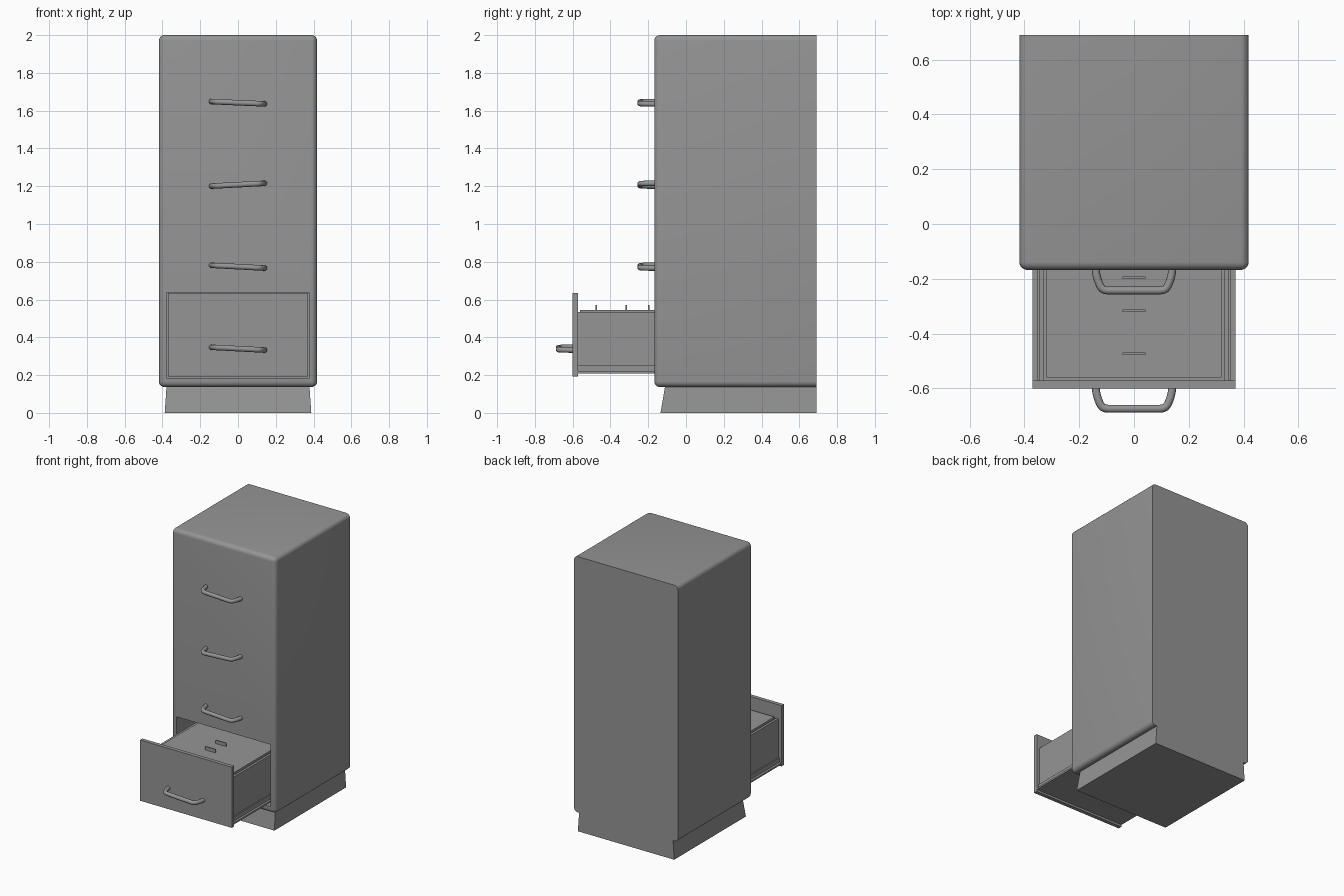
import bpy, bmesh, math

if "Cube" in bpy.data.objects:
    bpy.data.objects.remove(bpy.data.objects["Cube"])

# Dark grey painted metal, shared by every part
metal = bpy.data.materials.new("dark_metal")
metal.diffuse_color = (0.3, 0.3, 0.3, 1)
metal.use_nodes = True
metal.node_tree.nodes["Principled BSDF"].inputs["Base Color"].default_value = metal.diffuse_color


def add_mesh(name, bm):
    me = bpy.data.meshes.new(name)
    bm.normal_update()
    bm.to_mesh(me)
    bm.free()
    me.materials.append(metal)
    ob = bpy.data.objects.new(name, me)
    bpy.context.collection.objects.link(ob)
    return ob


def box_bm(x, y, z):
    bm = bmesh.new()
    bmesh.ops.create_cube(bm, size=1)
    for v in bm.verts:
        for i, r in enumerate((x, y, z)):
            v.co[i] = r[0] if v.co[i] < 0 else r[1]
    return bm


def box(name, x, y, z):
    return add_mesh(name, box_bm(x, y, z))


def select(ob):
    bpy.ops.object.select_all(action='DESELECT')
    ob.select_set(True)
    bpy.context.view_layer.objects.active = ob


def smooth(ob, angle=35):
    select(ob)
    bpy.ops.object.shade_smooth_by_angle(angle=math.radians(angle))


FRONT, BACK, DRAWER = -0.168, 0.69, -0.60

# Cabinet body: all edges rounded except the ones around the back
bm = box_bm((-0.419, 0.419), (FRONT, BACK), (0.137, 2.0))
edges = [e for e in bm.edges if not all(v.co.y > 0.5 for v in e.verts)]
bmesh.ops.bevel(bm, geom=edges, offset=0.03, offset_type='OFFSET',
                segments=5, profile=0.5, affect='EDGES')
body = add_mesh("cabinet_body", bm)

# Opening for the pulled-out drawer
cutter = box("drawer_opening_cutter", (-0.378, 0.378), (-0.3, 0.66), (0.185, 0.637))
cut = body.modifiers.new("opening", 'BOOLEAN')
cut.operation = 'DIFFERENCE'
cut.solver = 'EXACT'
cut.object = cutter
select(body)
bpy.ops.object.modifier_apply(modifier="opening")
bpy.data.objects.remove(cutter)
smooth(body)

# Plinth, flaring outwards towards the floor
bm = box_bm((-0.388, 0.388), (-0.135, BACK), (0, 0.145))
for v in bm.verts:
    if v.co.z > 0.1:
        v.co.x *= 0.378 / 0.388
        if v.co.y < 0:
            v.co.y = -0.11
add_mesh("plinth", bm)

# Open drawer: front panel, tray, side walls, rails and back
IN = 0.21
box("drawer_front", (-0.37, 0.37), (DRAWER, -0.572), (0.193, 0.635))
box("drawer_bottom", (-0.37, 0.37), (-0.572, IN), (0.208, 0.22))
for side, s in (("left", -1), ("right", 1)):
    box(f"drawer_wall_{side}", sorted((s * 0.328, s * 0.346)), (-0.572, IN), (0.22, 0.535))
    box(f"drawer_rail_{side}", sorted((s * 0.346, s * 0.354)), (-0.572, IN), (0.22, 0.252))
box("drawer_back", (-0.328, 0.328), (IN - 0.018, IN), (0.22, 0.535))

# Stack of files filling the drawer, with upright index tabs
box("file_stack", (-0.32, 0.32), (-0.56, IN - 0.025), (0.22, 0.545))
for i, y in enumerate((-0.474, -0.317, -0.196)):
    box(f"file_tab_{i + 1}", (-0.042, 0.042), (y - 0.004, y + 0.004), (0.54, 0.57))


# Bent tube handles, each hanging slightly crooked
def handle(name, y, z, tilt):
    half = [(0.141, 0.01), (0.138, -0.015), (0.133, -0.035), (0.124, -0.058),
            (0.116, -0.069), (0.106, -0.0735), (0.094, -0.075)]
    path = half + [(-x, d) for x, d in reversed(half)]
    cu = bpy.data.curves.new(name, 'CURVE')
    cu.dimensions = '3D'
    cu.bevel_depth = 0.0145
    cu.bevel_resolution = 4
    cu.use_fill_caps = True
    cu.materials.append(metal)
    sp = cu.splines.new('POLY')
    sp.points.add(len(path) - 1)
    for p, (x, d) in zip(sp.points, path):
        p.co = (x, d, 0, 1)
    ob = bpy.data.objects.new(name, cu)
    bpy.context.collection.objects.link(ob)
    ob.location = (0, y, z)
    ob.rotation_euler = (0, math.radians(tilt), 0)
    select(ob)
    bpy.ops.object.convert(target='MESH')
    smooth(bpy.context.view_layer.objects.active, 45)


handle("handle_top", FRONT, 1.642, 2.5)
handle("handle_upper", FRONT, 1.208, -3)
handle("handle_lower", FRONT, 0.774, 3)
handle("handle_open_drawer", DRAWER, 0.34, 3)
